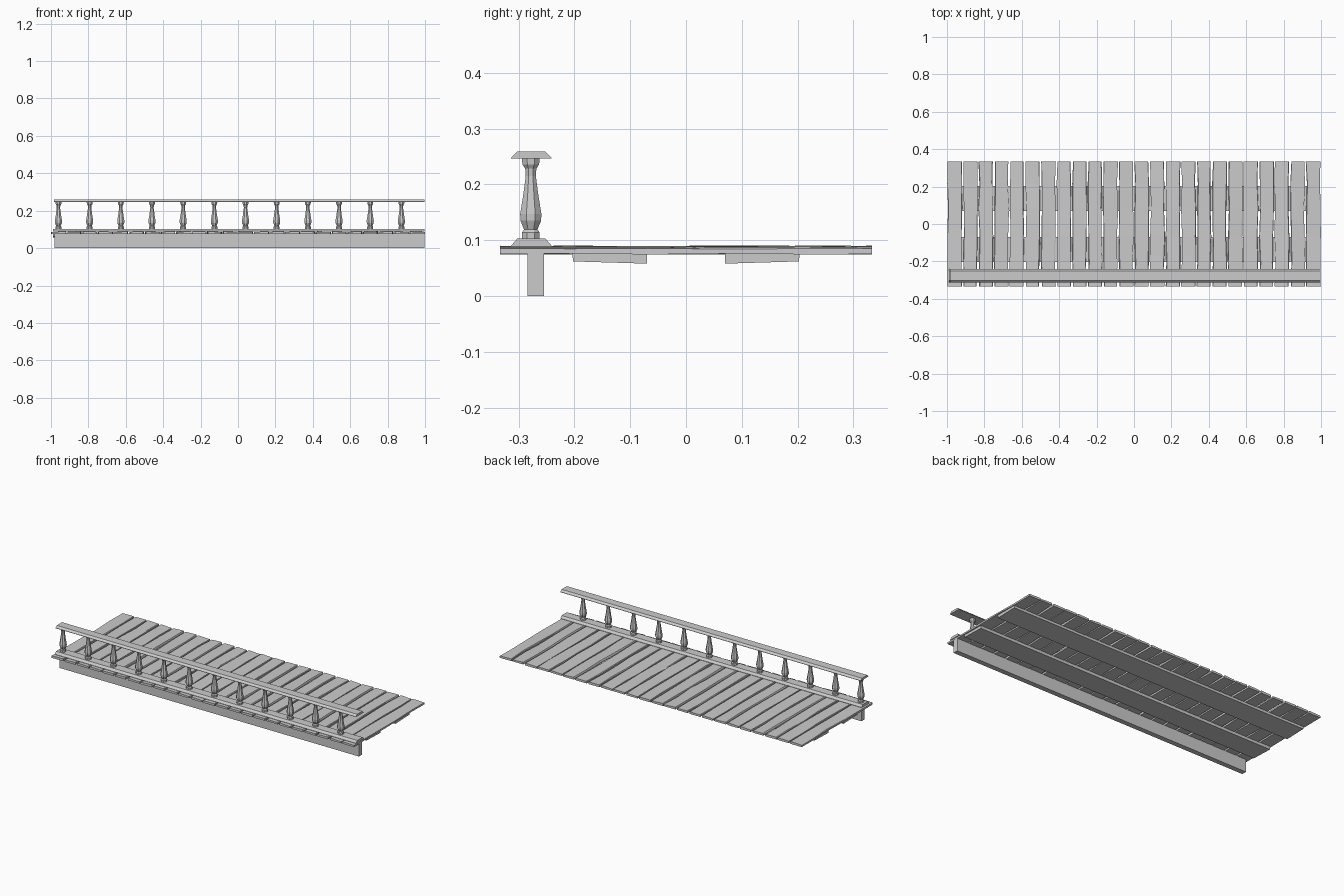
import bpy, bmesh, math, random
from mathutils import Matrix

random.seed(7)
if "Cube" in bpy.data.objects:
    bpy.data.objects.remove(bpy.data.objects["Cube"], do_unlink=True)

wood = bpy.data.materials.new("plain_grey")
wood.use_nodes = True
GREY = (0.6, 0.6, 0.6, 1)
wood.diffuse_color = GREY
wood.node_tree.nodes["Principled BSDF"].inputs["Base Color"].default_value = GREY


def finish(name, bm):
    bmesh.ops.recalc_face_normals(bm, faces=bm.faces)
    mesh = bpy.data.meshes.new(name)
    bm.to_mesh(mesh)
    bm.free()
    mesh.materials.append(wood)
    obj = bpy.data.objects.new(name, mesh)
    bpy.context.collection.objects.link(obj)
    return obj


def loft(name, rings):
    """Skin a row of equal closed rings and cap both ends."""
    bm = bmesh.new()
    loops = [[bm.verts.new(p) for p in ring] for ring in rings]
    n = len(loops[0])
    for a, b in zip(loops, loops[1:]):
        for i in range(n):
            j = (i + 1) % n
            bm.faces.new((a[i], a[j], b[j], b[i]))
    bm.faces.new(loops[0])
    bm.faces.new(loops[-1])
    return finish(name, bm)


def bar(name, x0, x1, section):
    """Extrude a (y, z) section along x."""
    return loft(name, [[(x, y, z) for y, z in section] for x in (x0, x1)])


# Deck planks with uneven, hand-cut edges
COUNT = 24
PITCH = 2 / COUNT
jit = random.uniform
for k in range(COUNT):
    cx = -1 + PITCH * (k + 0.5)
    tilt = jit(-0.002, 0.002)
    rings = []
    for t in (-1, -0.62, -0.2, 0.25, 0.65, 1):
        y = 0.333 * t
        left = cx - 0.0375 + jit(-0.003, 0.004)
        right = cx + 0.0375 + jit(-0.004, 0.003)
        left, right = max(left, -1), min(right, 1)
        low = 0.0752 + jit(-0.001, 0.001)
        high = 0.0875 + jit(-0.001, 0.001)
        chip = jit(0.001, 0.004)
        rings.append([(left, y, low), (right, y, low),
                      (right, y, high - chip), (right - chip, y, high - tilt),
                      (left + chip, y, high + tilt), (left, y, high - chip)])
    loft(f"deck_plank_{k + 1}", rings)

# Slightly tapered battens under the deck
batten = [(0.07, 0.058), (0.202, 0.062), (0.204, 0.076), (0.07, 0.076)]
bar("back_batten", -0.99, 0.99, batten)
bar("front_batten", -0.99, 0.99, [(-y, z) for y, z in batten])

# Front beam
bar("front_beam", -0.98, 0.997, [(-0.284, 0), (-0.254, 0), (-0.254, 0.077), (-0.284, 0.077)])

# Bevelled rails
RAIL_Y = -0.277
for name, z0, z1, x0 in (("bottom_rail", 0.0885, 0.103, -0.99), ("top_rail", 0.246, 0.259, -0.985)):
    zm = z0 + 0.002
    bar(name, x0, 0.998, [(RAIL_Y - 0.036, z0), (RAIL_Y + 0.036, z0), (RAIL_Y + 0.036, zm),
                          (RAIL_Y + 0.025, z1), (RAIL_Y - 0.025, z1), (RAIL_Y - 0.036, zm)])

# Turned balusters: (radius, height)
profile = [(0.016, 0.101), (0.016, 0.114), (0.012, 0.119), (0.0185, 0.135), (0.019, 0.147),
           (0.014, 0.178), (0.009, 0.215), (0.010, 0.228), (0.015, 0.236), (0.016, 0.248)]
SIDES = 8
for k in range(12):
    x = -0.96 + k * 0.1667
    rings = []
    for r, z in profile:
        r /= math.cos(math.pi / SIDES)
        angles = [math.tau * (i + 0.5) / SIDES for i in range(SIDES)]
        rings.append([(x + r * math.cos(a), RAIL_Y - 0.001 + r * math.sin(a), z) for a in angles])
    loft(f"baluster_{k + 1}", rings)
